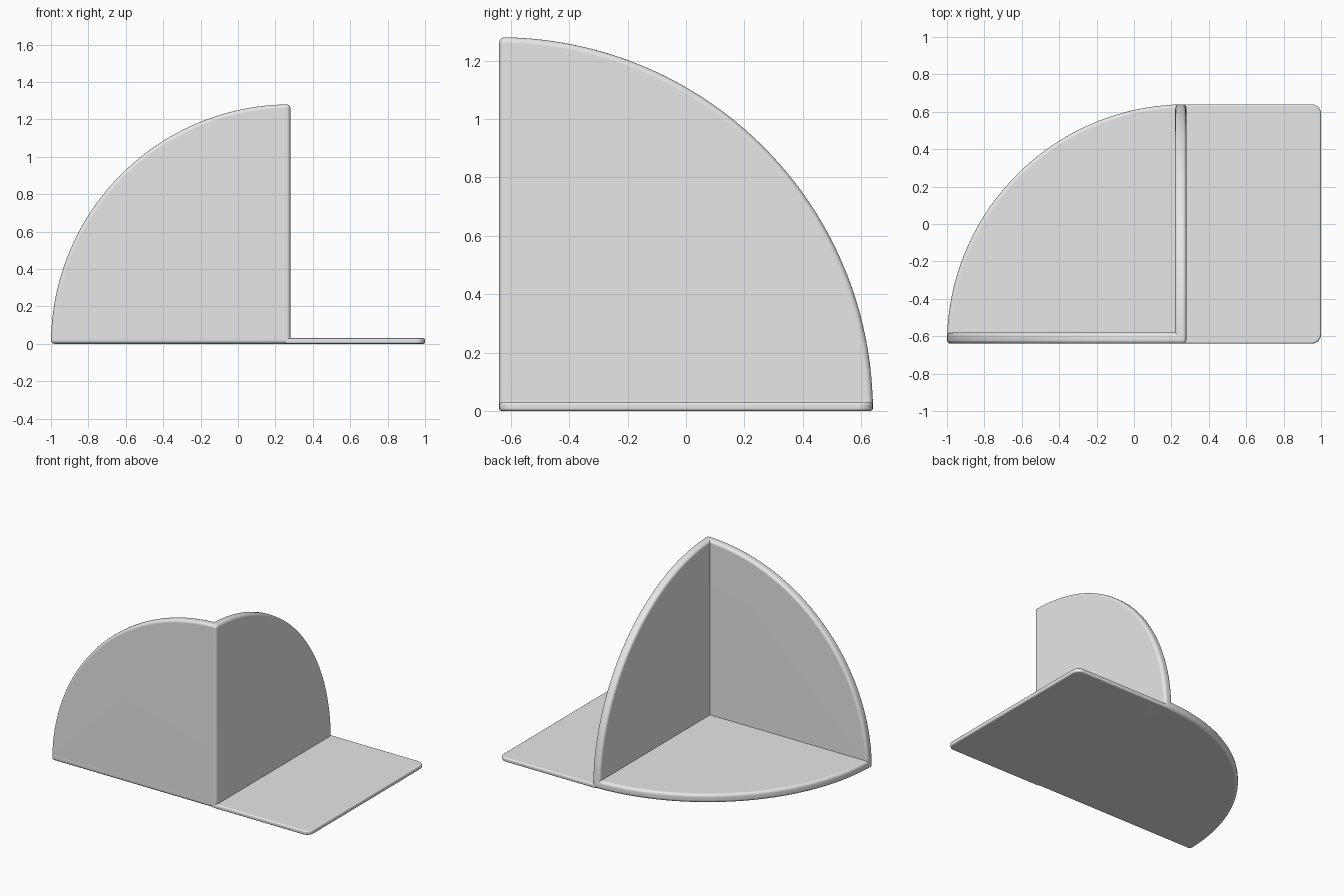
import bpy
import bmesh
from math import cos, sin, pi, radians
from mathutils import Vector

cube = bpy.data.objects.get("Cube")
if cube:
    bpy.data.objects.remove(cube, do_unlink=True)

RADIUS = 1.28
WALL = 0.06
X, Y, Z = Vector((1, 0, 0)), Vector((0, 1, 0)), Vector((0, 0, 1))
CORNER = Vector((0.28, -0.64, 0))

# Single grey material
grey = bpy.data.materials.new("plain grey")
grey.use_nodes = True
grey.diffuse_color = (0.8, 0.8, 0.8, 1)
grey.node_tree.nodes["Principled BSDF"].inputs["Base Color"].default_value = (0.8, 0.8, 0.8, 1)


def arc(cx, cy, r, start, end, steps):
    """Points along a circular arc, angles in quarter turns."""
    angles = [(start + (end - start) * i / steps) * pi / 2 for i in range(steps + 1)]
    return [(cx + r * cos(a), cy + r * sin(a)) for a in angles]


def plate(name, profile, origin, u, v, w, thickness, bevel):
    """Extrude a flat profile along w and round its hard edges."""
    bm = bmesh.new()
    face = bm.faces.new([bm.verts.new(origin + u * a + v * b) for a, b in profile])
    extruded = bmesh.ops.extrude_face_region(bm, geom=[face], use_keep_orig=True)
    top = [g for g in extruded["geom"] if isinstance(g, bmesh.types.BMVert)]
    bmesh.ops.translate(bm, verts=top, vec=w * thickness)
    bmesh.ops.recalc_face_normals(bm, faces=bm.faces)
    hard = [e for e in bm.edges if e.calc_face_angle(0) > radians(30)]
    bmesh.ops.bevel(bm, geom=hard, offset=bevel, offset_type='OFFSET',
                    segments=4, profile=0.5, affect='EDGES', clamp_overlap=True)
    bmesh.ops.recalc_face_normals(bm, faces=bm.faces)
    mesh = bpy.data.meshes.new(name)
    bm.to_mesh(mesh)
    bm.free()
    mesh.materials.append(grey)
    obj = bpy.data.objects.new(name, mesh)
    bpy.context.collection.objects.link(obj)
    bpy.ops.object.select_all(action='DESELECT')
    obj.select_set(True)
    bpy.context.view_layer.objects.active = obj
    bpy.ops.object.shade_smooth_by_angle(angle=radians(35))
    # Keep the broad faces looking flat beside the rounded rims
    normals = obj.modifiers.new("flat_faces", 'WEIGHTED_NORMAL')
    normals.keep_sharp = True
    return obj


# Three quarter discs meeting at one corner
quarter = [(0, 0)] + arc(0, 0, RADIUS, 0, 1, 48)
for name, u, v, w in (("quarter_base", -X, Y, Z),
                      ("front_wall", -X, Z, Y),
                      ("side_wall", Y, Z, -X)):
    plate(name, quarter, CORNER, u, v, w, WALL, 0.02)

# Thin rectangular tab with rounded outer corners, tucked into the base
length, r = 0.75, 0.05
tab = ([(0, 0)] + arc(length - r, r, r, -1, 0, 6)
       + arc(length - r, RADIUS - r, r, 0, 1, 6) + [(0, RADIUS)])
plate("side_tab", tab, CORNER - X * 0.03, X, Y, Z, 0.03, 0.01)
